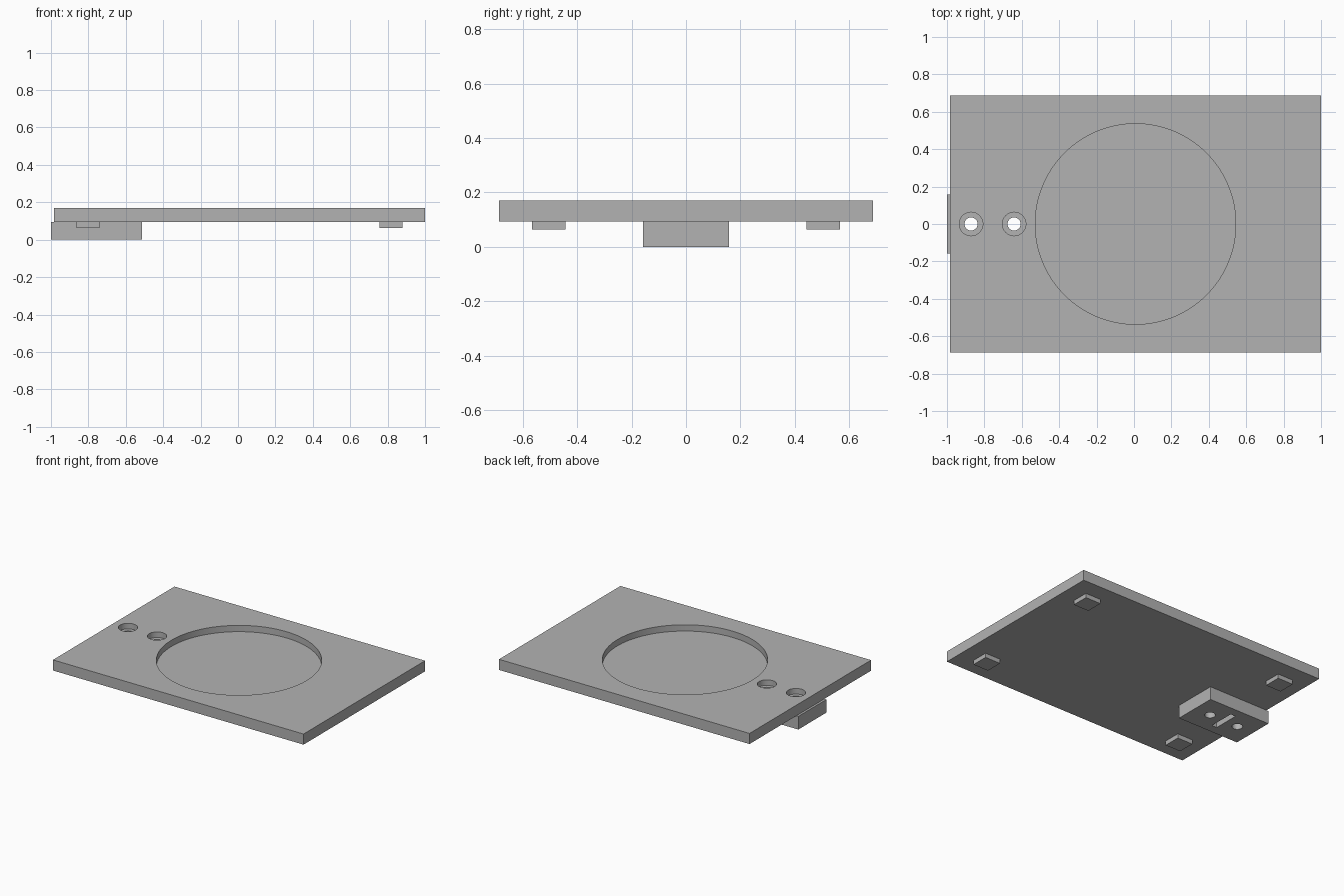
import bpy
from math import radians

if "Cube" in bpy.data.objects:
    bpy.data.objects.remove(bpy.data.objects["Cube"], do_unlink=True)

grey = bpy.data.materials.new("mid grey")
grey.use_nodes = True
grey.diffuse_color = (0.45, 0.45, 0.45, 1)
grey.node_tree.nodes["Principled BSDF"].inputs["Base Color"].default_value = grey.diffuse_color

CENTRE_X = 0.008
PLATE_LOW, PLATE_TOP = 0.094, 0.17
BLOCK_X = -0.756
HOLES = (BLOCK_X - 0.115, BLOCK_X + 0.115)


def finish(obj, name):
    obj.name = obj.data.name = name
    obj.data.materials.append(grey)
    return obj


def box(name, x, y, width, depth, low, high):
    bpy.ops.mesh.primitive_cube_add(size=1, location=(x, y, (low + high) / 2))
    obj = bpy.context.object
    obj.scale = (width, depth, high - low)
    bpy.ops.object.transform_apply(location=False, rotation=False, scale=True)
    return finish(obj, name)


def disc(name, x, radius, low, high, sides=48):
    bpy.ops.mesh.primitive_cylinder_add(vertices=sides, radius=radius, depth=high - low,
                                        location=(x, 0, (low + high) / 2))
    return finish(bpy.context.object, name)


def cut(target, cutters):
    bpy.ops.object.select_all(action="DESELECT")
    target.select_set(True)
    bpy.context.view_layer.objects.active = target
    for cutter in cutters:
        mod = target.modifiers.new("cut", "BOOLEAN")
        mod.operation = "DIFFERENCE"
        mod.solver = "EXACT"
        mod.object = cutter
        bpy.ops.object.modifier_apply(modifier=mod.name)
        bpy.data.objects.remove(cutter, do_unlink=True)
    bpy.ops.object.shade_smooth_by_angle(angle=radians(30))


# Plate with a round recess and two counterbored screw holes
plate = box("base_plate", CENTRE_X, 0, 1.984, 1.374, PLATE_LOW, PLATE_TOP)
cutters = [disc("recess_cutter", CENTRE_X, 0.536, 0.125, 0.3, 128)]
for x in HOLES:
    cutters.append(disc("counterbore_cutter", x, 0.063, 0.13, 0.3))
    cutters.append(disc("screw_cutter", x, 0.035, -0.1, 0.3))
cut(plate, cutters)

# Mounting block under the right end, with through holes and a slot below
block = box("mounting_block", BLOCK_X, 0, 0.488, 0.316, 0, PLATE_LOW)
cutters = [disc("screw_cutter", x, 0.035, -0.1, 0.3) for x in HOLES]
cutters.append(box("slot_cutter", BLOCK_X, 0, 0.04, 0.19, -0.1, 0.05))
cut(block, cutters)

# Four square feet
for end, sx in (("right", -1), ("left", 1)):
    for side, sy in (("front", -1), ("back", 1)):
        box(f"{side}_{end}_foot", CENTRE_X + sx * 0.81, sy * 0.504, 0.122, 0.122, 0.063, PLATE_LOW)
